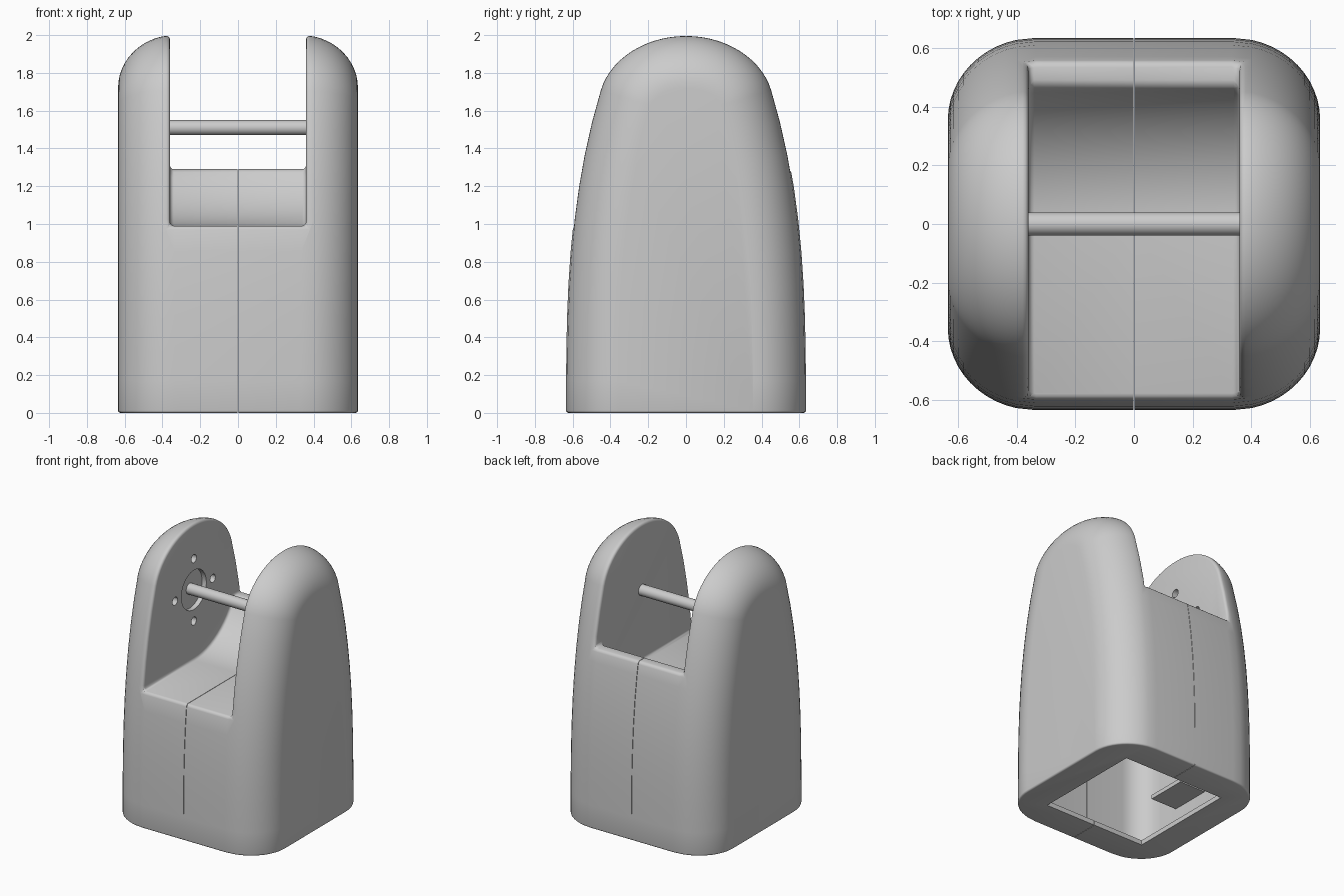
import bpy, bmesh, math
from mathutils import Matrix

old = bpy.data.objects.get("Cube")
if old:
    bpy.data.objects.remove(old, do_unlink=True)

HALF, HEIGHT = 0.635, 2.0                  # body footprint and height
SHOULDER, TAPER = 1.71, 2.89               # where the dome starts, how the sides lean in
PIN_Z, WALL = 1.51, 0.36                   # pin height, inner face of each arm

grey = bpy.data.materials.new("plain_grey")
grey.use_nodes = True
colour = (0.6, 0.6, 0.6, 1)
grey.diffuse_color = colour
grey.node_tree.nodes["Principled BSDF"].inputs["Base Color"].default_value = colour


def make_object(name, bm):
    bmesh.ops.recalc_face_normals(bm, faces=bm.faces[:])
    mesh = bpy.data.meshes.new(name)
    bm.to_mesh(mesh)
    bm.free()
    obj = bpy.data.objects.new(name, mesh)
    bpy.context.collection.objects.link(obj)
    mesh.materials.append(grey)
    return obj


def loft(name, rings):
    bm = bmesh.new()
    loops = [[bm.verts.new(p) for p in ring] for ring in rings]
    for a, b in zip(loops, loops[1:]):
        for i in range(len(a)):
            j = (i + 1) % len(a)
            bm.faces.new((a[i], a[j], b[j], b[i]))
    bm.faces.new(loops[0])
    bm.faces.new(loops[-1])
    return make_object(name, bm)


def box(name, low, high, corner=0):
    bm = bmesh.new()
    size = [h - l for l, h in zip(low, high)]
    mid = [(h + l) / 2 for l, h in zip(low, high)]
    bmesh.ops.create_cube(bm, size=1)
    bmesh.ops.scale(bm, vec=size, verts=bm.verts)
    bmesh.ops.translate(bm, vec=mid, verts=bm.verts)
    if corner:
        upright = [e for e in bm.edges if abs(e.verts[0].co.z - e.verts[1].co.z) > 0.01]
        bmesh.ops.bevel(bm, geom=upright, offset=corner, segments=8, profile=0.5, affect='EDGES')
    return make_object(name, bm)


def rod(name, x0, x1, y, z, radius, sides=32):
    bm = bmesh.new()
    bmesh.ops.create_cone(bm, cap_ends=True, segments=sides, radius1=radius, radius2=radius,
                          depth=x1 - x0, matrix=Matrix.Translation(((x0 + x1) / 2, y, z))
                          @ Matrix.Rotation(math.pi / 2, 4, 'Y'))
    return make_object(name, bm)


def cut(obj, cutter):
    mod = obj.modifiers.new("cut", 'BOOLEAN')
    mod.operation, mod.solver, mod.object = 'DIFFERENCE', 'EXACT', cutter
    graph = bpy.context.evaluated_depsgraph_get()
    mesh = bpy.data.meshes.new_from_object(obj.evaluated_get(graph))
    obj.modifiers.clear()
    obj.data = mesh
    bpy.data.objects.remove(cutter, do_unlink=True)


def smooth(obj, angle=35):
    bpy.ops.object.select_all(action='DESELECT')
    obj.select_set(True)
    bpy.context.view_layer.objects.active = obj
    bpy.ops.object.shade_smooth_by_angle(angle=math.radians(angle))


# Side profile: leaning sides, then an elliptical dome; each point has its normal
def half_profile():
    points = []
    for i in range(10):
        z = SHOULDER * i / 10
        lean = 0.18 * (z / SHOULDER) ** TAPER
        slope = 0.18 * TAPER / SHOULDER * (z / SHOULDER) ** (TAPER - 1)
        points.append((HALF - lean, z, 1, slope))
    wide, tall, start = 0.469, 0.382, math.asin(0.24)
    for i in range(15):
        a = start + (math.pi / 2 - start) * i / 14
        points.append((wide * math.cos(a), HEIGHT - tall + tall * math.sin(a),
                       math.cos(a) / wide, math.sin(a) / tall))
    return points


def body_ring(x, inset):
    right = []
    for y, z, ny, nz in half_profile():
        n = math.hypot(ny, nz)
        right.append((x, y - inset * ny / n, z - inset * nz / n))
    return right + [(x, -y, z) for x, y, z in reversed(right[:-1])]


# Body: the profile pulled in along an elliptical curve towards both sides
ROUND_X, ROUND_IN = 0.30, 0.28
side = []
for degrees in [0] + list(range(13, 91, 7)):
    a = math.radians(degrees)
    side.append((HALF - ROUND_X * (1 - math.sin(a)), ROUND_IN * (1 - math.cos(a))))
sections = [(-x, d) for x, d in reversed(side)] + side
body = loft("body_shell", [body_ring(x, d) for x, d in sections])

# Slot between the arms: flat floor at the front, arc around the pin at the back
R, LIP = 0.52, 1.29
end = math.acos((PIN_Z - LIP) / R)
slot = [(-1, 2.2), (-1, PIN_Z - R)]
slot += [(R * math.sin(end * i / 12), PIN_Z - R * math.cos(end * i / 12)) for i in range(13)]
slot += [(1, LIP), (1, 2.2)]
cut(body, loft("slot_cutter", [[(x, y, z) for y, z in slot] for x in (-WALL, WALL)]))

# Soft edges around the slot and the base
bm = bmesh.new()
bm.from_mesh(body.data)
bmesh.ops.remove_doubles(bm, verts=bm.verts, dist=0.0005)
bmesh.ops.dissolve_faces(bm, faces=[f for f in bm.faces if f.calc_center_median().z < 0.001])
for is_base, width in ((False, 0.02), (True, 0.012)):
    sharp = [e for e in bm.edges if len(e.link_faces) == 2
             and e.calc_face_angle() > math.radians(40)
             and (max(v.co.z for v in e.verts) < 0.01) == is_base]
    bmesh.ops.bevel(bm, geom=sharp, offset=width, segments=3, profile=0.5,
                    affect='EDGES', clamp_overlap=False)
bm.to_mesh(body.data)
bm.free()

# Hollow inside, base opening, round recess and screw holes in one arm
cut(body, box("hollow_cutter", (-0.49, -0.49, 0.035), (0.49, 0.49, 0.9), 0.18))
cut(body, box("opening_cutter", (-0.412, -0.412, -0.1), (0.412, 0.412, 0.1)))
cut(body, rod("recess_cutter", -WALL - 0.035, -WALL + 0.05, 0, PIN_Z, 0.145, 48))
for k in range(4):
    a = k * math.pi / 2
    cut(body, rod("screw_cutter", -WALL - 0.05, -WALL + 0.05,
                  0.22 * math.cos(a), PIN_Z + 0.23 * math.sin(a), 0.03, 20))

# Seam between the two halves
cut(body, box("seam_cutter", (-0.0015, -1, -1), (0.0015, 1, 2.5)))
smooth(body)

# Cross pin and inner ledges
smooth(rod("cross_pin", -WALL - 0.04, WALL + 0.03, 0, PIN_Z, 0.04))
for s, label in ((1, "left"), (-1, "right")):
    xs = sorted((s * 0.28, s * 0.5))
    box(label + "_inner_ledge", (xs[0], -0.15, 0.19), (xs[1], 0.15, 0.22))
